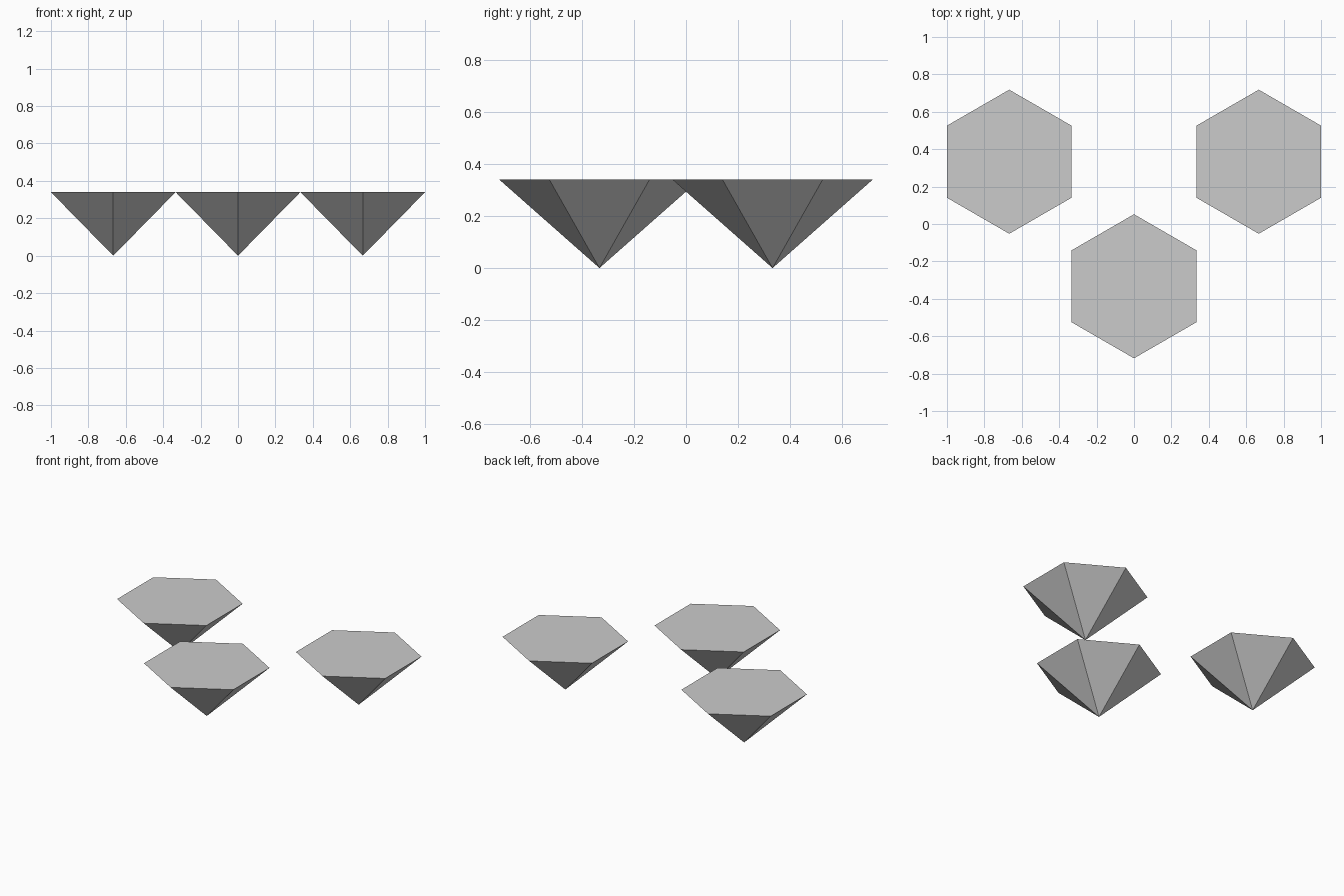
import bpy, bmesh
from math import sin, cos, pi

if "Cube" in bpy.data.objects:
    bpy.data.objects.remove(bpy.data.objects["Cube"])

RADIUS = 0.385   # corner radius of the hexagonal top
HEIGHT = 0.34


def inverted_pyramid(name, x, y):
    """Six-sided pyramid standing on its tip, with a flat closed top."""
    bm = bmesh.new()
    tip = bm.verts.new((0, 0, 0))
    rim = [bm.verts.new((RADIUS * sin(i * pi / 3), RADIUS * cos(i * pi / 3), HEIGHT))
           for i in range(6)]
    bm.faces.new(rim)
    for i in range(6):
        bm.faces.new((tip, rim[i], rim[(i + 1) % 6]))
    bmesh.ops.recalc_face_normals(bm, faces=bm.faces)
    mesh = bpy.data.meshes.new(name)
    bm.to_mesh(mesh)
    bm.free()
    obj = bpy.data.objects.new(name, mesh)
    obj.location = (x, y, 0)
    bpy.context.collection.objects.link(obj)


# One pyramid in front, two behind
for name, x, y in (("front_pyramid", 0, -0.333),
                   ("back_left_pyramid", -0.667, 0.333),
                   ("back_right_pyramid", 0.667, 0.333)):
    inverted_pyramid(name, x, y)
